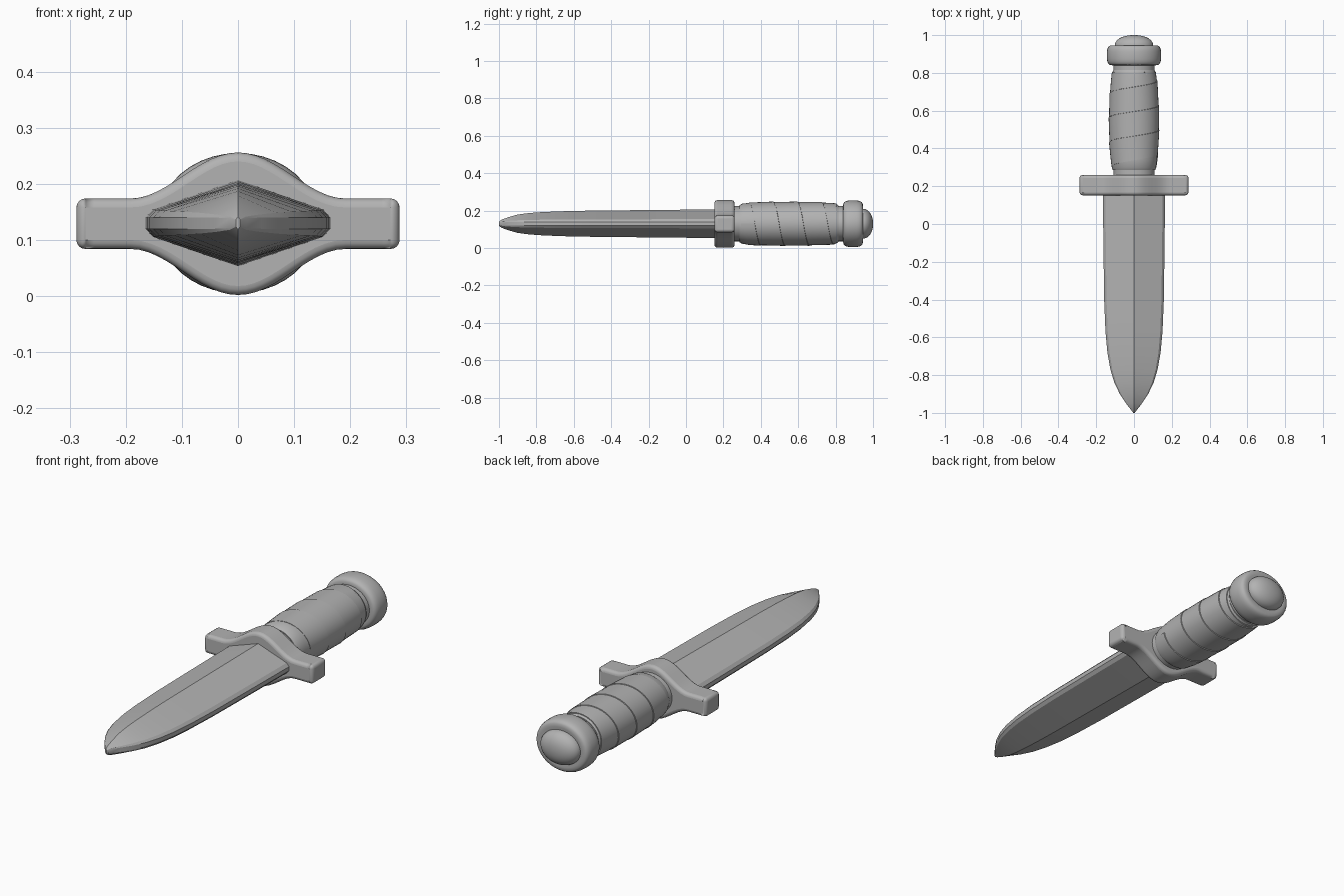
import bpy, bmesh, math

if "Cube" in bpy.data.objects:
    bpy.data.objects.remove(bpy.data.objects["Cube"])

ZC = 0.13  # height of the long axis

grey = bpy.data.materials.new("plain grey")
grey.diffuse_color = (0.45, 0.45, 0.45, 1)
grey.use_nodes = True
grey.node_tree.nodes["Principled BSDF"].inputs["Base Color"].default_value = grey.diffuse_color


def finish(name, bm, angle=35, bevel=0, segments=3):
    bmesh.ops.recalc_face_normals(bm, faces=bm.faces)
    me = bpy.data.meshes.new(name)
    bm.to_mesh(me)
    bm.free()
    me.materials.append(grey)
    ob = bpy.data.objects.new(name, me)
    bpy.context.collection.objects.link(ob)
    bpy.ops.object.select_all(action='DESELECT')
    ob.select_set(True)
    bpy.context.view_layer.objects.active = ob
    if bevel:
        mod = ob.modifiers.new("rounding", 'BEVEL')
        mod.width, mod.segments = bevel, segments
        mod.limit_method, mod.angle_limit = 'ANGLE', math.radians(50)
    bpy.ops.object.shade_smooth_by_angle(angle=math.radians(angle))
    return ob


def loft(name, rings, angle=35):
    """Skin a list of equal-length closed rings and cap both ends."""
    bm = bmesh.new()
    rows = [[bm.verts.new(p) for p in ring] for ring in rings]
    n = len(rows[0])
    for a, b in zip(rows, rows[1:]):
        for i in range(n):
            j = (i + 1) % n
            bm.faces.new((a[i], a[j], b[j], b[i]))
    bm.faces.new(rows[0])
    bm.faces.new(rows[-1])
    return finish(name, bm, angle)


def oval(y, rx, rz, n=40):
    return [(rx * math.cos(math.tau * i / n), y,
             ZC + rz * math.sin(math.tau * i / n)) for i in range(n)]


def interp(table, y):
    for a, b in zip(table, table[1:]):
        if y <= b[0]:
            t = max(0, (y - a[0]) / (b[0] - a[0]))
            return [a[k] + t * (b[k] - a[k]) for k in range(1, len(a))]
    return list(table[-1][1:])


# Blade: ridged section with narrow edge flats, (y, half width, half height)
stations = [(-1, .004, .012), (-.985, .015, .022), (-.95, .042, .035),
            (-.9, .075, .049), (-.84, .104, .057), (-.77, .125, .062),
            (-.68, .141, .066), (-.57, .151, .069), (-.4, .158, .071),
            (-.1, .162, .074), (.2, .165, .077)]
rings = []
for y, w, h in stations:
    e = min(.01, h * .4)
    s = e + (h - e) * .22
    half = [(w, -e), (w, e), (w * .92, s), (0, h), (-w * .92, s)]
    ring = half + [(-x, -z) for x, z in half]
    rings.append([(x, y, ZC + z) for x, z in ring])
loft("blade", rings, 22)

# Guard: swelling centre with squared arms, extruded and rounded
bm = bmesh.new()
top = []
N = 36
for i in range(N + 1):
    x = -.288 + .576 * i / N
    a = min(abs(x) / .19, 1)
    top.append((x, .045 + .082 * (.5 + .5 * math.cos(math.pi * a)) ** .95))
outline = top + [(x, -h) for x, h in reversed(top)]
face = bm.faces.new([bm.verts.new((x, .152, ZC - .001 + z)) for x, z in outline])
ext = bmesh.ops.extrude_face_region(bm, geom=[face])
bmesh.ops.translate(bm, vec=(0, .108, 0),
                    verts=[v for v in ext['geom'] if isinstance(v, bmesh.types.BMVert)])
finish("guard", bm, 40, .024, 4)

# Neck running from guard to pommel
loft("handle_core", [oval(.24, .108, .094), oval(.86, .108, .094)])

# Grip: gentle barrel
grip = [(.285, .112, .098), (.30, .117, .107), (.34, .122, .112),
        (.42, .128, .114), (.54, .131, .115), (.66, .128, .114),
        (.75, .121, .111), (.80, .115, .107), (.815, .109, .098)]
loft("grip", [oval(*g) for g in grip])

# Grip wrap: overlapping spiral band with one raised edge
bm = bmesh.new()
prev = None
pitch, steps = .13, 40
for i in range(int(4.6 * steps)):
    t = -math.tau * i / steps
    y0 = .24 + pitch * i / steps
    row = []
    for f, lift in ((0, -.006), (0, .0015), (.5, .002), (.98, .004), (1, -.006)):
        y = min(max(y0 + f * pitch, .295), .805)
        rx, rz = interp(grip, y)
        row.append(bm.verts.new(((rx + lift) * math.cos(t), y,
                                 ZC + (rz + lift) * math.sin(t))))
    if prev:
        for k in range(4):
            bm.faces.new((prev[k], prev[k + 1], row[k + 1], row[k]))
    prev = row
bmesh.ops.dissolve_degenerate(bm, dist=1e-5, edges=bm.edges)
finish("grip_wrap", bm)

# Pommel ring: fat rounded band
rings = [oval(.842, .10, .082)]
for i in range(13):
    a = math.pi * i / 12
    c = math.copysign(abs(math.cos(a)) ** .75, math.cos(a))
    s = math.sin(a) ** .6 if 0 < i < 12 else 0
    rings.append(oval(.893 - .053 * c, .112 + .032 * s, .094 + .031 * s))
rings.append(oval(.944, .10, .082))
loft("pommel_ring", rings, 50)

# Pommel cap: low dome
rings = [oval(.93, .102, .08)]
for i in range(9):
    a = math.pi / 2 * i / 8.3
    rings.append(oval(.945 + .055 * math.sin(a) / math.sin(math.pi / 2 * 8 / 8.3),
                      .102 * math.cos(a) ** .9, .08 * math.cos(a) ** .9))
loft("pommel_cap", rings, 50)
